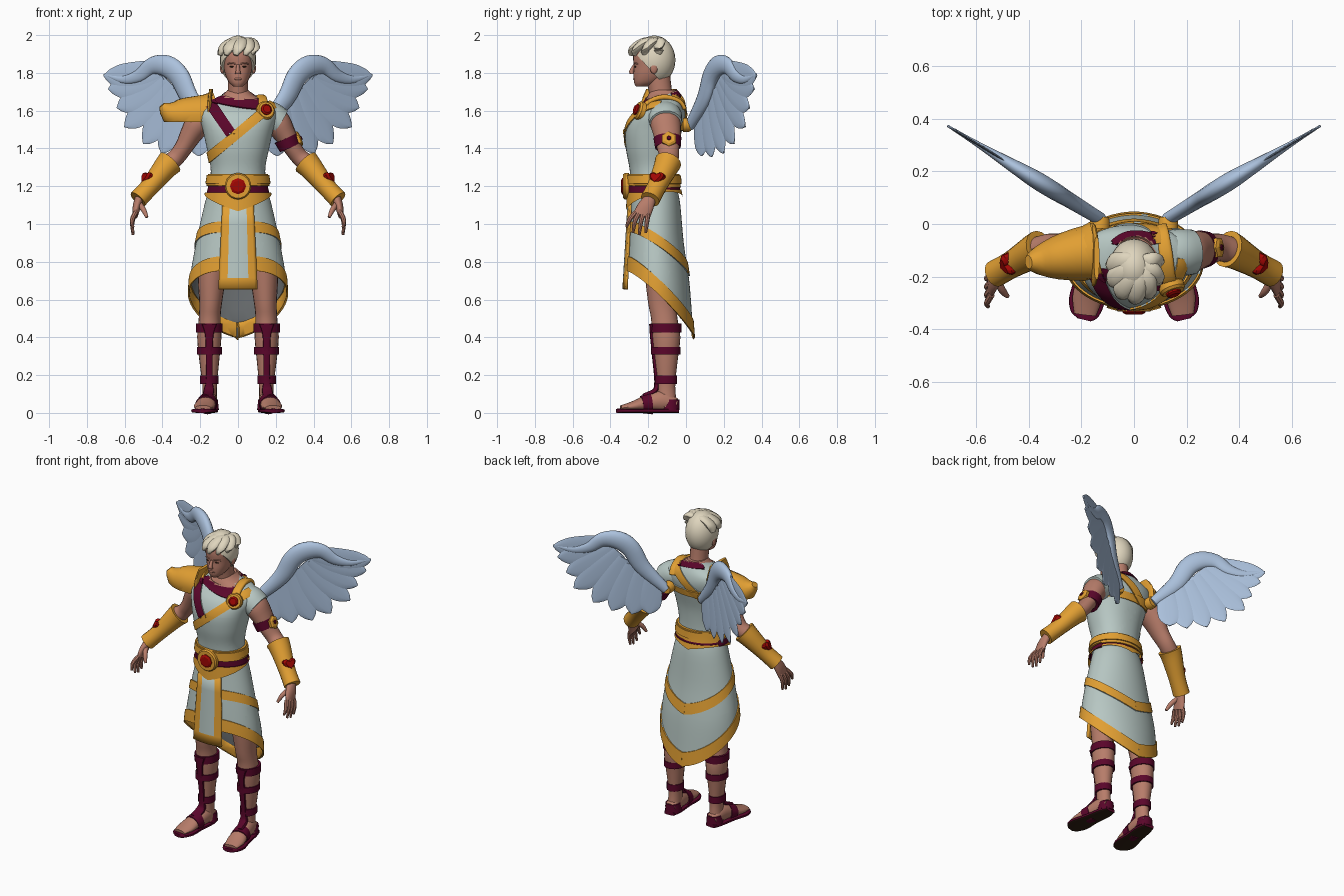
import bpy, bmesh, math
from mathutils import Vector, Matrix
if bpy.data.objects.get("Cube"):
    bpy.data.objects.remove(bpy.data.objects["Cube"], do_unlink=True)

def material(name, *srgb):
    colour = [(c / 255) ** 2.2 for c in srgb] + [1]
    mat = bpy.data.materials.new(name)
    mat.use_nodes = True
    mat.diffuse_color = colour
    mat.node_tree.nodes["Principled BSDF"].inputs["Base Color"].default_value = colour
    return mat

ROBE, GOLD, WING = material("pale_robe", 182, 198, 194), material("gold", 225, 158, 54), material("wing_blue", 170, 192, 220)
MAROON, SKIN, HAIR = material("maroon", 90, 14, 46), material("skin", 182, 124, 106), material("blond_hair", 222, 212, 188)
RED, LINING, DARK = material("red_gem", 160, 16, 12), material("grey_lining", 112, 116, 118), material("dark_brown", 52, 36, 26)
X, Y, Z = Vector((1, 0, 0)), Vector((0, 1, 0)), Vector((0, 0, 1))

def finish(bm, name, mats, angle=40):
    bmesh.ops.recalc_face_normals(bm, faces=bm.faces)
    mesh = bpy.data.meshes.new(name)
    bm.to_mesh(mesh)
    bm.free()
    for mat in mats:
        mesh.materials.append(mat)
    mesh.shade_smooth()
    mesh.set_sharp_from_angle(angle=math.radians(angle))
    obj = bpy.data.objects.new(name, mesh)
    bpy.context.collection.objects.link(obj)
    return obj

def skin_rings(bm, rings, cap=True):
    for a, b in zip(rings, rings[1:]):
        for k in range(len(a)):
            bm.faces.new((a[k - 1], a[k], b[k], b[k - 1]))
    if cap:
        bm.faces.new(rings[0])
        bm.faces.new(rings[-1])
    bmesh.ops.recalc_face_normals(bm, faces=bm.faces)

def spline(pts, steps):
    out = []
    for i in range(len(pts) - 1):
        ends = pts[max(i - 1, 0)], pts[i], pts[i + 1], pts[min(i + 2, len(pts) - 1)]
        for t in (k / steps for k in range(steps)):
            out.append([q + ((r - p) * t + (2 * p - 5 * q + 4 * r - s) * t * t + (3 * q - p - 3 * r + s) * t ** 3) / 2
                        for p, q, r, s in zip(*ends)])
    return out + [list(pts[-1])]

def tube(name, pts, *mats, sides=20, steps=4, ref=Y, flat=False, power=1, s=1, cap=True, edit=None):
    """Loft elliptical rings (x, y, z, radius, radius) along a smooth path; s mirrors it."""
    path = spline([(s * p[0],) + tuple(p[1:]) for p in pts], steps)
    ref, bm, rings = Vector((s * ref.x, ref.y, ref.z)), bmesh.new(), []
    for i, p in enumerate(path):
        along = Vector(path[min(i + 1, len(path) - 1)][:3]) - Vector(path[max(i - 1, 0)][:3])
        tangent = Z if flat else along.normalized()
        u = ref.cross(tangent).normalized()
        rings.append([])
        for a in (math.tau * k / sides for k in range(sides)):
            c, n = (math.copysign(abs(w) ** power, w) for w in (math.cos(a), math.sin(a)))
            rings[-1].append(bm.verts.new(Vector(p[:3]) + u * c * max(p[3], .001) + tangent.cross(u) * n * max(p[4], .001)))
    skin_rings(bm, rings, cap)
    if edit:
        edit(bm)
    return finish(bm, name, mats)

def cut(bm, point, normal, clear=False):
    bmesh.ops.bisect_plane(bm, geom=bm.verts[:] + bm.edges[:] + bm.faces[:], plane_co=point, plane_no=normal, clear_inner=clear)

def stripe(bm, point, normal, width, index, where=lambda c: True, lift=.007):
    """Cut a raised coloured band between two parallel planes."""
    p, n = Vector(point), Vector(normal).normalized()
    for side in (-.5, .5):
        cut(bm, p + n * width * side, n)
    centres = [(f, f.calc_center_median()) for f in bm.faces]
    faces = [f for f, c in centres if abs((c - p).dot(n)) < width / 2 and where(c)]
    for f in faces:
        f.material_index = index
    top = bmesh.ops.extrude_face_region(bm, geom=faces)["geom"]
    bmesh.ops.delete(bm, geom=[f for f in faces if f.is_valid], context='FACES_ONLY')
    bm.normal_update()
    for v in [g for g in top if isinstance(g, bmesh.types.BMVert)]:
        v.co += v.normal * lift

def ball(name, loc, radii, mat, edit=None):
    bm = bmesh.new()
    bmesh.ops.create_uvsphere(bm, u_segments=24, v_segments=16, radius=1)
    bmesh.ops.transform(bm, verts=bm.verts, matrix=Matrix.Translation(loc) @ Matrix.Diagonal((*radii, 1)))
    if edit:
        edit(bm)
    finish(bm, name, [mat])

def medal(name, loc, normal, radius, depth, mat, sides=24, heart=False, dome=.7):
    """Disc, polygon or heart facing a direction, with a bevelled crown."""
    bm, rings = bmesh.new(), []
    for height, scale in ((-depth, radius), (depth * .4, radius), (depth, radius * dome)):
        rings.append([])
        for a in (math.tau * k / sides for k in range(sides)):
            x, y = math.sin(a), math.cos(a)
            if heart:
                x, y = x ** 3, (13 * y - 5 * math.cos(2 * a) - 2 * math.cos(3 * a)) / 16
            rings[-1].append(bm.verts.new((x * scale, y * scale, height)))
    skin_rings(bm, rings)
    turn = Vector(normal).to_track_quat('Z', 'Y').to_matrix().to_4x4()
    bmesh.ops.transform(bm, verts=bm.verts, matrix=Matrix.Translation(loc) @ turn)
    finish(bm, name, [mat], 25)

# Tunic with chest strap, sash, back harness, collar and bare neckline
def dress_torso(bm):
    sash, neckline = Vector((-.64, 0, .77)), Vector((.1, -.28, 1))
    stripe(bm, (-.09, 0, 1.555), (.82, 0, .57), .055, 2, lambda c: c.y < -.13 and c.z < 1.65 and sash.dot(c - Z * 1.48) > .02)
    stripe(bm, Z * 1.48, sash, .05, 1, lambda c: c.y < -.13)
    stripe(bm, Z * 1.58, sash, .05, 1, lambda c: c.y > -.08 and c.z > 1.5 and c.x < .12)
    stripe(bm, Z * 1.52, Z, .045, 1, lambda c: c.y > -.07)
    stripe(bm, (0, -.12, 1.67), neckline, .035, 2, lambda c: abs(c.x) < .14 and c.y < -.17 or abs(c.x) < .08 and c.y > -.08)
    for f in bm.faces:
        c = f.calc_center_median()
        if neckline.dot(c - Vector((0, -.12, 1.688))) > 0 and abs(c.x) < .1:
            f.material_index = 3

tube("tunic_torso", [(0, -.165, 1.12, .15, .115), (0, -.17, 1.2, .148, .12), (0, -.175, 1.3, .145, .125), (0, -.18, 1.4, .165, .138),
                     (0, -.17, 1.5, .187, .15), (0, -.145, 1.58, .208, .142), (0, -.118, 1.635, .19, .108), (0, -.117, 1.68, .09, .085),
                     (0, -.12, 1.71, .055, .065)], ROBE, GOLD, MAROON, SKIN, sides=56, steps=5, flat=True, power=.9, edit=dress_torso)
tube("left_sleeve", [(.11, -.11, 1.575, .075, .085), (.17, -.11, 1.565, .083, .09), (.222, -.107, 1.535, .076, .086)], ROBE)
tube("shoulder_strap", [(.145, -.25, 1.59, .026, .01), (.132, -.2, 1.645, .026, .012), (.122, -.12, 1.672, .026, .014),
                        (.108, -.04, 1.652, .026, .012), (.1, -.01, 1.61, .026, .01)], GOLD, ref=Z, power=.7)

# Wrapped skirt, open in front, with bands that dip to a point behind
def dress_skirt(bm):
    for s in (-1, 1):
        cut(bm, (0, -.32, .745), Vector((-.2 * s, .97, 1)), clear=True)
    for s in (-1, 1):
        stripe(bm, (0, -.32, .786), (-.2 * s, .97, 1), .06, 1, lambda c: c.x * s > 0)
        stripe(bm, (0, -.285, .965), (-.2 * s, .7, 1), .05, 1, lambda c: c.x * s > 0)

skirt = tube("skirt", [(0, -.165, 1.18, .155, .12), (0, -.16, 1.1, .178, .13), (0, -.16, .9, .222, .148), (0, -.153, .7, .255, .17),
                       (0, -.15, .5, .258, .183), (0, -.145, .34, .25, .19)], ROBE, GOLD, LINING, GOLD, sides=56, flat=True,
             cap=False, edit=dress_skirt)
shell = skirt.modifiers.new("cloth", 'SOLIDIFY')
shell.thickness, shell.offset, shell.material_offset = .01, -1, 2

# Front hanging panel with a gold border
bm, grid = bmesh.new(), []
columns, heights = (-1, -.85, -.7, -.54, -.25, 0, .25, .54, .7, .85, 1), (.655, .715, .8, .9, 1, 1.13)
for z in heights:
    half = .082 + .022 * (1.13 - z) / .47
    grid.append([bm.verts.new((c * half, -.337 + .06 * (z - .655) + 1.6 * (c * half) ** 2, z)) for c in columns])
for r in range(len(heights) - 1):
    for k in range(len(columns) - 1):
        f = bm.faces.new((grid[r][k], grid[r][k + 1], grid[r + 1][k + 1], grid[r + 1][k]))
        f.material_index = 0 if r and abs(columns[k] + columns[k + 1]) < 1 else 1
finish(bm, "front_panel", [ROBE, GOLD]).modifiers.new("cloth", 'SOLIDIFY').thickness = .012

# Belt with a pointed lower edge, and its buckle
def dress_belt(bm):
    for side in (-.3, .3):
        cut(bm, (0, -.31, 1.07), Vector((side, -.25, 1)), clear=True)
    stripe(bm, Z * 1.185, Z, .035, 1, lambda c: c.y < -.12, lift=-.01)
    stripe(bm, Z * 1.188, Z, .012, 1, lambda c: c.y > -.12, lift=-.006)
    stripe(bm, Z * 1.235, Z, .045, 0)

tube("belt", [(0, -.165, 1.04, .19, .155), (0, -.165, 1.13, .183, .15), (0, -.17, 1.2, .168, .142), (0, -.172, 1.265, .158, .138)],
     GOLD, MAROON, sides=48, flat=True, edit=dress_belt)
medal("buckle", (0, -.318, 1.2), -Y, .07, .015, GOLD, dome=.9)
medal("buckle_gem", (0, -.333, 1.2), -Y, .043, .012, RED, sides=8)

# Shoulder brooch and left armband
medal("brooch", (.145, -.245, 1.6), (.35, -1, .35), .05, .016, GOLD, dome=.85)
medal("brooch_gem", (.15, -.262, 1.606), (.35, -1, .35), .03, .012, RED, sides=10)
tube("armband", [(.252, -.098, 1.455, .064, .074), (.275, -.096, 1.405, .058, .068)], MAROON)
medal("armband_plate", (.322, -.09, 1.45), (1, .05, .4), .042, .012, GOLD, sides=6)
medal("armband_stud", (.333, -.09, 1.455), (1, .05, .4), .013, .006, MAROON, sides=6)

# Head and face
tube("neck", [(0, -.12, 1.64, .06, .068), (0, -.135, 1.7, .054, .062), (0, -.15, 1.8, .055, .065)], SKIN, flat=True)
tube("head", [(0, -.235, 1.728, .024, .03), (0, -.212, 1.75, .048, .063), (0, -.19, 1.79, .067, .088), (0, -.18, 1.835, .076, .096),
              (0, -.178, 1.89, .08, .102), (0, -.175, 1.94, .07, .09), (0, -.175, 1.975, .03, .04)], SKIN, sides=28, flat=True, power=.9)
tube("nose", [(0, -.272, 1.845, .008, .008), (0, -.288, 1.81, .012, .013), (0, -.286, 1.794, .017, .012)], SKIN, sides=10, flat=True)
ball("mouth", (0, -.272, 1.768), (.022, .008, .007), SKIN)

# Hair: a smooth cap with soft locks swept forward
def trim_hair(bm):
    cut(bm, (0, -.27, 1.905), Vector((0, 1.1, 1)), clear=True)
    bmesh.ops.holes_fill(bm, edges=[e for e in bm.edges if e.is_boundary])

ball("hair_cap", (0, -.168, 1.868), (.096, .112, .13), HAIR, trim_hair)
for i in range(7):
    x, y = math.sin(math.radians(35 * i - 105)), -math.cos(math.radians(35 * i - 105))
    tube(f"hair_lock_{i}", [(.03, -.13, 1.965, .014, .012), (.02 + x * .05, -.155 + y * .06, 1.968, .034, .02),
                            (x * .083, -.175 + y * .1, 1.93, .038, .022), (x * .088 - .012, -.175 + y * .115, 1.893, .014, .01)],
         HAIR, sides=12, ref=Z)

# Wing layout: feather roots and tips as (x, height) on a swept-back plane
SWEEP = Vector((-.61, 1, 0)).normalized()
FEATHERS = (((.42, 1.82), (.71, 1.785)), ((.42, 1.81), (.685, 1.715)), ((.4, 1.78), (.64, 1.615)), ((.37, 1.76), (.6, 1.515)),
            ((.34, 1.72), (.5, 1.425)), ((.3, 1.68), (.405, 1.375)), ((.25, 1.64), (.3, 1.355)), ((.2, 1.59), (.21, 1.36)))
def on_wing(x, z, wide, thick, shift=0):
    return x, .02 + (x - .13) * .61 + shift, z, wide, thick

def dark_underside(bm):
    for f in bm.faces:
        f.material_index = int(f.normal.z < -.5)

for s, side in ((1, "left_"), (-1, "right_")):
    # Eyes, brows and ears
    ball(side + "eye", (s * .032, -.268, 1.833), (.012, .006, .004), DARK)
    tube(side + "brow", [(.014, -.275, 1.848, .004, .004), (.036, -.271, 1.852, .004, .004), (.056, -.255, 1.847, .003, .003)], SKIN, s=s)
    ball(side + "ear", (s * .083, -.17, 1.825), (.012, .02, .03), SKIN)
    # Wings
    arm = ((.13, 1.52, .03, .025), (.25, 1.66, .05, .03), (.31, 1.78, .058, .034), (.375, 1.835, .058, .034), (.455, 1.838, .046, .026),
           (.525, 1.785, .034, .018), (.61, 1.765, .02, .01), (.71, 1.792, .004, .004))
    tube(side + "wing_arm", [on_wing(*p) for p in arm], WING, sides=18, ref=SWEEP, s=s)
    for i, ((bx, bz), (tx, tz)) in enumerate(FEATHERS):
        vane = [on_wing(bx + (tx - bx) * t, bz + (tz - bz) * t - .018 * math.sin(math.pi * t), wide, .005, .002 * i)
                for t, wide in ((0, .05), (.35, .07), (.7, .064), (.9, .036), (1, .004))]
        tube(f"{side}feather_{i}", vane, WING, sides=10, ref=SWEEP, s=s)
    medal(side + "wing_medal", (s * .13, .005, 1.525), Y, .037, .022, GOLD, dome=.85)
    # Arms, bracers and hands
    tube(side + "arm", [(.14, -.11, 1.585, .05, .06), (.2, -.11, 1.545, .072, .08), (.245, -.1, 1.48, .06, .074),
                        (.285, -.095, 1.41, .048, .06), (.33, -.09, 1.35, .046, .052), (.39, -.11, 1.3, .05, .05),
                        (.47, -.155, 1.2, .038, .04), (.525, -.19, 1.13, .026, .034)], SKIN, s=s)
    tube(side + "bracer", [(.358, -.095, 1.328, .071, .072), (.39, -.11, 1.293, .063, .065), (.467, -.155, 1.198, .05, .052),
                           (.53, -.19, 1.13, .05, .052)], GOLD, s=s, sides=16)
    medal(side + "bracer_heart", (s * .482, -.155, 1.243), (s * .83, -.4, .4), .042, .021, RED, heart=True)
    tube(side + "palm", [(.52, -.185, 1.14, .024, .03), (.535, -.212, 1.095, .022, .042), (.545, -.235, 1.045, .015, .045)], SKIN, s=s)
    for i in range(4):
        tube(f"{side}finger_{i}", [(.543, -.2 - .023 * i, 1.06, .013, .013), (.56, -.207 - .031 * i, 1.01 + .004 * i, .012, .012),
                                   (.556, -.213 - .034 * i, .953 + .01 * i * (i - 2), .007, .007)], SKIN, s=s, sides=8)
    tube(side + "thumb", [(.525, -.21, 1.11, .015, .016), (.5, -.255, 1.075, .014, .014), (.482, -.275, 1.035, .008, .008)], SKIN, s=s)
    # Legs and feet
    tube(side + "leg", [(.105, -.15, 1, .085, .09), (.135, -.13, .75, .077, .09), (.145, -.125, .58, .06, .075),
                        (.15, -.115, .5, .058, .07), (.152, -.105, .4, .064, .075), (.152, -.105, .27, .052, .06),
                        (.15, -.105, .14, .038, .048), (.152, -.1, .03, .042, .055)], SKIN, flat=True, s=s)
    tube(side + "foot", [(.15, -.05, .045, .036, .03), (.155, -.12, .062, .045, .055), (.165, -.2, .053, .049, .044),
                         (.178, -.28, .036, .056, .026), (.186, -.345, .026, .042, .014)], SKIN, ref=Z, s=s)
    # Sandals
    outline = (.15, -.04, .035), (.155, -.1, .05), (.168, -.2, .055), (.18, -.29, .068), (.186, -.345, .052), (.19, -.365, .025)
    tube(side + "sole", [(x, y, .011, wide, .011) for x, y, wide in outline], MAROON, DARK, ref=Z, power=.5, s=s, edit=dark_underside)
    for band, z, rx, ry, tall in (("upper", .45, .071, .082, .024), ("middle", .33, .066, .077, .02), ("ankle", .175, .049, .059, .022)):
        tube(f"{side}{band}_band", [(.152, -.107, z + h, rx, ry) for h in (-tall, tall)], MAROON, flat=True, s=s)
    tube(side + "shin_strap", [(.152, -.183, .47, .04, .012), (.152, -.181, .41, .022, .01), (.152, -.166, .28, .018, .012),
                               (.152, -.156, .17, .018, .012), (.155, -.165, .115, .028, .014), (.165, -.225, .085, .025, .012)],
         MAROON, power=.6, s=s, sides=12)
    tube(side + "foot_strap", [(.162, -.185, .05, .053, .058), (.171, -.235, .044, .056, .046)], MAROON, ref=Z, s=s)
    tube(side + "heel_guard", [(.151, -.085, .015, .05, .05), (.151, -.08, .07, .044, .045)], MAROON, flat=True, s=s)

# Layered right shoulder guard with an upright collar plate
GUARD = ((0, -.107, 1.58, .112, .115), (.08, -.117, 1.58, .1, .1), (.16, -.13, 1.58, .082, .088), (.225, -.14, 1.595, .055, .06),
         (.262, -.145, 1.63, .026, .018))
for layer, reach, grow in (("outer", 1, 1), ("inner", .5, 1.06)):
    tube(f"shoulder_guard_{layer}", [(-.14 - x * reach, y, z, rx * grow, rz * grow) for x, y, z, rx, rz in GUARD], GOLD, sides=14,
         steps=2, ref=Z, edit=lambda bm: cut(bm, Z * 1.54, Z, clear=True))
tube("shoulder_collar", [(-.155, -.12, 1.56, .014, .12), (-.15, -.12, 1.65, .012, .115), (-.142, -.13, 1.715, .01, .08)],
     GOLD, flat=True, power=.7)
